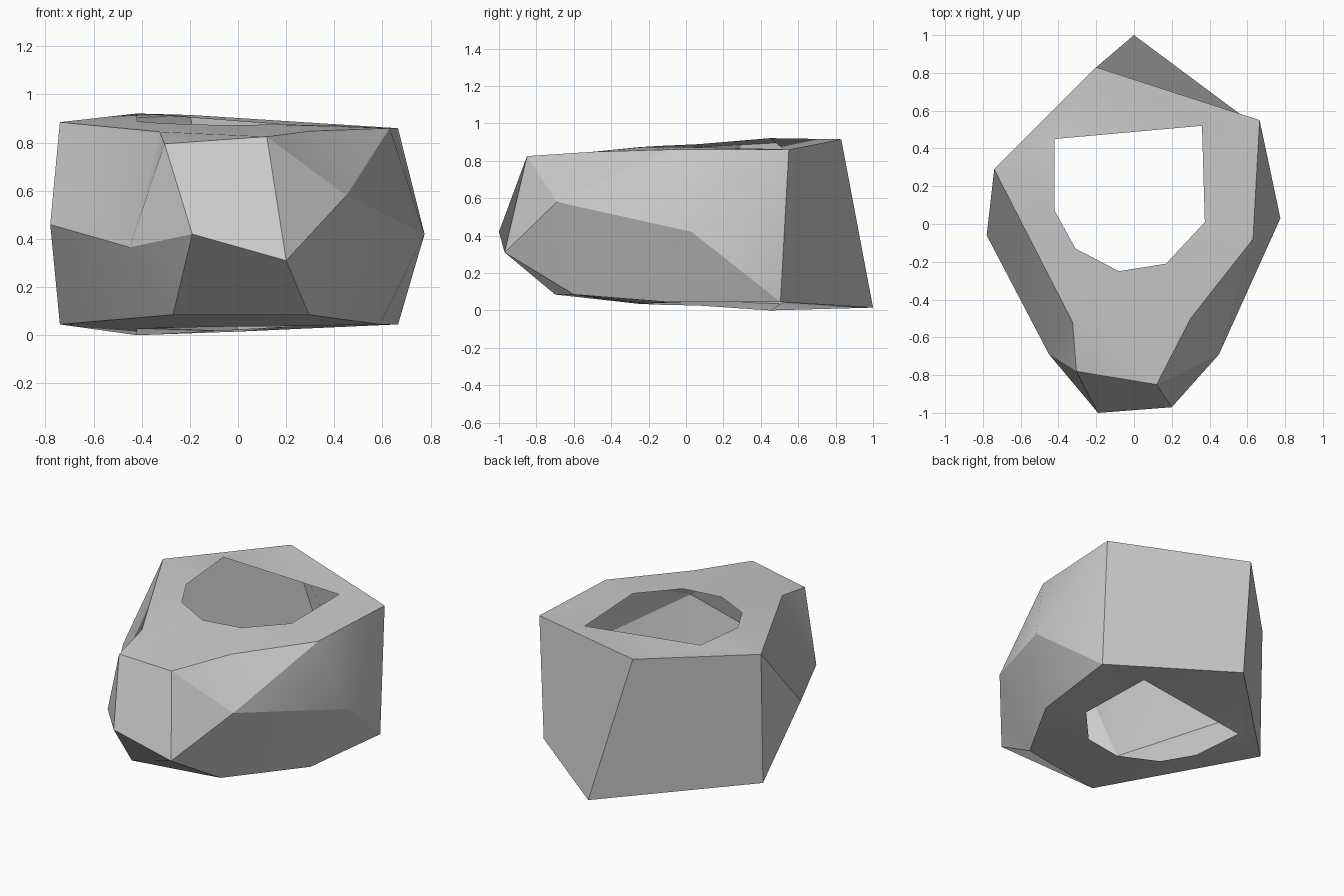
import bpy, bmesh, math
from mathutils import Vector

cube = bpy.data.objects.get("Cube")
if cube:
    bpy.data.objects.remove(cube, do_unlink=True)

# Stone material
stone = bpy.data.materials.new("stone_grey")
stone.use_nodes = True
grey = (0.6, 0.6, 0.6, 1.0)
stone.diffuse_color = grey
bsdf = next(n for n in stone.node_tree.nodes if n.type == 'BSDF_PRINCIPLED')
bsdf.inputs["Base Color"].default_value = grey
bsdf.inputs["Roughness"].default_value = 0.9

# Rings of the faceted shell, each running clockwise from the back
rings = {
    "T": [(-.2, .83, .915), (.665, .55, .86), (.63, -.08, .86), (.3, -.5, .848),
          (.12, -.85, .825), (-.305, -.78, .795), (-.325, -.52, .845), (-.74, .29, .885)],
    "M": [(.775, .03, .42), (.45, -.69, .58), (.2, -.97, .31),
          (-.19, -1, .42), (-.45, -.69, .365), (-.78, -.06, .46)],
    "B": [(0, 1, .015), (.665, .505, .045), (.59, -.1, .045),
          (.295, -.6, .085), (-.27, -.7, .085), (-.74, .27, .045)],
}
# Seven-sided opening: plan position, upper height, lower height
opening = [(.36, .52, .862, .045), (.375, .01, .873, .045), (.17, -.21, .875, .037),
           (-.08, -.25, .873, .035), (-.31, -.13, .88, .03), (-.42, .07, .889, .026),
           (-.42, .45, .921, 0)]

# Wall facets between the rings
walls = ("T0 T1 B1 B0,T7 T0 B0 B5,T1 M0 B1,T1 T2 M0,B1 M0 B2,T2 M1 M0,T2 T3 M1,"
         "T3 T4 M1,M0 M1 B3 B2,M1 M2 B3,T4 M2 M1,T4 T5 M3 M2,M2 M3 B4 B3,M3 M4 B4,"
         "T5 M4 M3,T5 T6 M4,T6 T7 M5 M4,T7 B5 M5,M4 M5 B5 B4")

bm = bmesh.new()
verts = {k + str(i): bm.verts.new(p) for k, pts in rings.items() for i, p in enumerate(pts)}
for facet in walls.split(","):
    bm.faces.new([verts[n] for n in facet.split()])


def loop_edges(loop):
    """Edges joining a closed loop of vertices."""
    pairs = zip(loop, loop[1:] + loop[:1])
    return [bm.edges.get(p) or bm.edges.new(p) for p in pairs]


# Top and bottom caps, each pierced by the opening
for key, height, up in (("T", 2, 1), ("B", 3, -1)):
    outer = [verts[key + str(i)] for i in range(len(rings[key]))]
    inner = [bm.verts.new((p[0], p[1], p[height])) for p in opening]
    bmesh.ops.triangle_fill(bm, edges=loop_edges(outer) + loop_edges(inner),
                            use_beauty=True, normal=Vector((0, 0, up)))

# Consistent outward normals
bmesh.ops.recalc_face_normals(bm, faces=bm.faces[:])
top_faces = [f for f in bm.faces if f.calc_center_median().z > 0.8]
if sum(f.normal.z * f.calc_area() for f in top_faces) < 0:
    bmesh.ops.reverse_faces(bm, faces=bm.faces[:])

mesh = bpy.data.meshes.new("hollow_rock")
bm.to_mesh(mesh)
bm.free()
mesh.materials.append(stone)
rock = bpy.data.objects.new("hollow_rock", mesh)
bpy.context.collection.objects.link(rock)

# Soften shallow facets and keep strong edges crisp
bpy.ops.object.select_all(action='DESELECT')
rock.select_set(True)
bpy.context.view_layer.objects.active = rock
bpy.ops.object.shade_smooth_by_angle(angle=math.radians(30))
